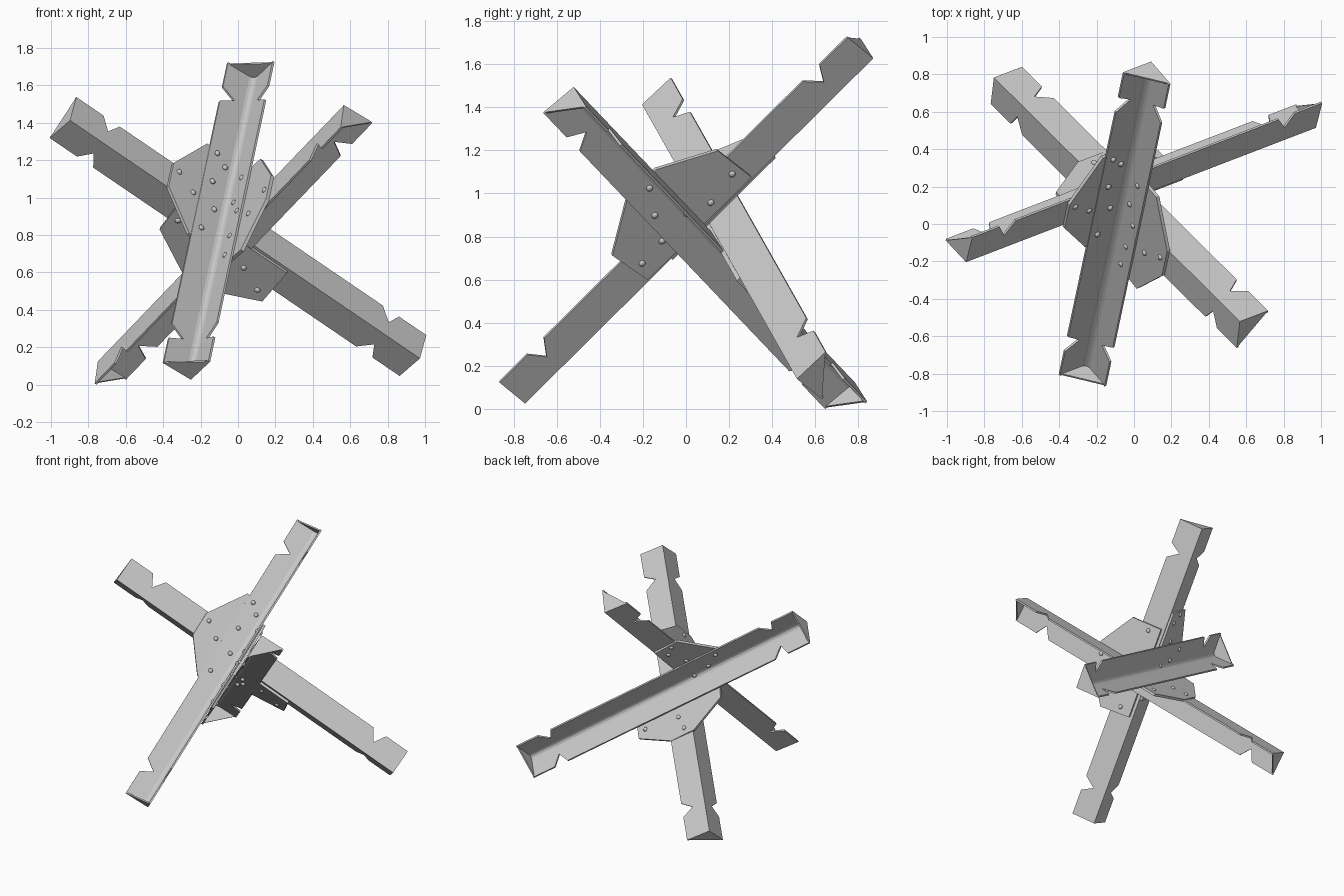
import bpy, bmesh, math
from mathutils import Vector, Matrix

if "Cube" in bpy.data.objects:
    bpy.data.objects.remove(bpy.data.objects["Cube"])

A = Vector((0.1493, 0.7023, 0.6963)).normalized()    # beam directions
B = Vector((0.788, 0.3026, -0.536)).normalized()
C = Vector((-0.5708, 0.566, -0.5946)).normalized()
HUB = Vector((-0.064, 0.10, 0.84))
FLANGE, THICK, GAP = 0.185, 0.012, 0.010
parts = []


def prism(bm, pts, offset):
    """Extrude a flat outline by an offset vector."""
    lo = [bm.verts.new(p) for p in pts]
    hi = [bm.verts.new(p + offset) for p in pts]
    bm.faces.new(lo)
    bm.faces.new(hi[::-1])
    n = len(pts)
    for i in range(n):
        j = (i + 1) % n
        bm.faces.new((lo[i], hi[i], hi[j], lo[j]))


def finish(bm, name):
    bmesh.ops.recalc_face_normals(bm, faces=bm.faces[:])
    me = bpy.data.meshes.new(name)
    bm.to_mesh(me)
    bm.free()
    ob = bpy.data.objects.new(name, me)
    bpy.context.collection.objects.link(ob)
    parts.append(ob)
    return ob


def beam(name, mid, d, u, v, length):
    """Notched angle-iron with a filleted inner corner and triangular end caps."""
    mid = Vector(mid)
    u = (u - u.dot(d) * d).normalized()
    v = (v - v.dot(d) * d - v.dot(u) * u).normalized()
    h = length / 2
    bm = bmesh.new()
    # flanges
    deep = FLANGE * 0.54
    edge = [(-h, 0), (-h, FLANGE), (-h + .185, FLANGE), (-h + .235, deep), (-h + .295, FLANGE)]
    outline = edge + [(-s, w) for s, w in reversed(edge)]
    for f, inward in ((u, v), (v, u)):
        prism(bm, [mid + d * s + f * w for s, w in outline], inward * THICK)
    # inner fillet
    r = 0.03
    sec = [(THICK * .5, THICK * .5)]
    for i in range(4):
        t = math.pi / 2 * i / 3
        sec.append((THICK + r * (1 - math.sin(t)), THICK + r * (1 - math.cos(t))))
    prism(bm, [mid - d * (h - .004) + u * x + v * y for x, y in sec], d * (length - .008))
    # end caps
    for k in (-1, 1):
        e = mid + d * h * k
        prism(bm, [e, e + u * FLANGE, e + v * FLANGE], d * -k * 0.01)
    return finish(bm, name)


def gusset(name, e1, e2, base_side, outline, rivets, span):
    """Plate between two flanges, plus rivet heads on both sides."""
    n = e1.cross(e2).normalized()
    if n.dot(base_side) < 0:
        n = -n
    bm = bmesh.new()
    prism(bm, [HUB + e1 * s + e2 * t - n * GAP * .95 for s, t in outline], n * GAP * 1.9)
    finish(bm, name + "_plate")
    bm = bmesh.new()
    for s, t in rivets:
        p = HUB + e1 * s + e2 * t
        on_base = abs(t) < FLANGE + GAP
        on_other = span[0] < s < span[1]
        for side, on in ((n, on_base), (-n, on_other)):
            pos = p + side * (GAP + (THICK if on else 0))
            m = Matrix.Translation(pos) @ side.to_track_quat('Z', 'Y').to_matrix().to_4x4() \
                @ Matrix.Diagonal((1, 1, 0.75, 1))
            bmesh.ops.create_uvsphere(bm, u_segments=12, v_segments=8, radius=0.016, matrix=m)
    ob = finish(bm, name + "_rivets")
    ob.data.polygons.foreach_set("use_smooth", [True] * len(ob.data.polygons))


# three crossing beams
beam("upright_beam", (-.0755, .061, .82), A, -C, -B, 2.30)
beam("long_beam", (.042, .155, .770), B, A, C, 2.374)
beam("cross_beam", (-.087, .131, .803), C, -A, B, 2.304)

# gusset plates with rivets
gusset("right_gusset", A, C, -B,
       [(-.375, -.03), (-.416, -.268), (-.177, -.441), (.009, -.441), (.281, -.27), (.31, -.03)],
       [(.255, -.12), (.09, -.09), (-.025, -.15), (-.2, -.13), (-.34, -.12), (-.14, -.27), (-.07, -.40)],
       (-.195, 0))
gusset("left_gusset", A, B, -C,
       [(-.23, -.02), (-.22, -.21), (.0, -.39), (.18, -.39), (.462, -.217), (.45, -.02)],
       [(.43, -.15), (.37, -.086), (.22, -.143), (.04, -.097), (-.14, -.15), (.07, -.237), (.145, -.345)],
       (0, .195))
gusset("rear_gusset", B, C, A,
       [(-.28, .02), (-.26, .253), (-.005, .40), (.19, .40), (.445, .265), (.435, .02)],
       [(-.22, .137), (-.09, .095), (.08, .15), (.236, .15), (.38, .22), (.10, .25), (.07, .35)],
       (0, .195))

# rest on the floor and centre
pts = [v.co for o in parts for v in o.data.vertices]
lo = Vector([min(p[i] for p in pts) for i in range(3)])
hi = Vector([max(p[i] for p in pts) for i in range(3)])
shift = Matrix.Translation((-(lo.x + hi.x) / 2, -(lo.y + hi.y) / 2, -lo.z))
for o in parts:
    o.data.transform(shift)
